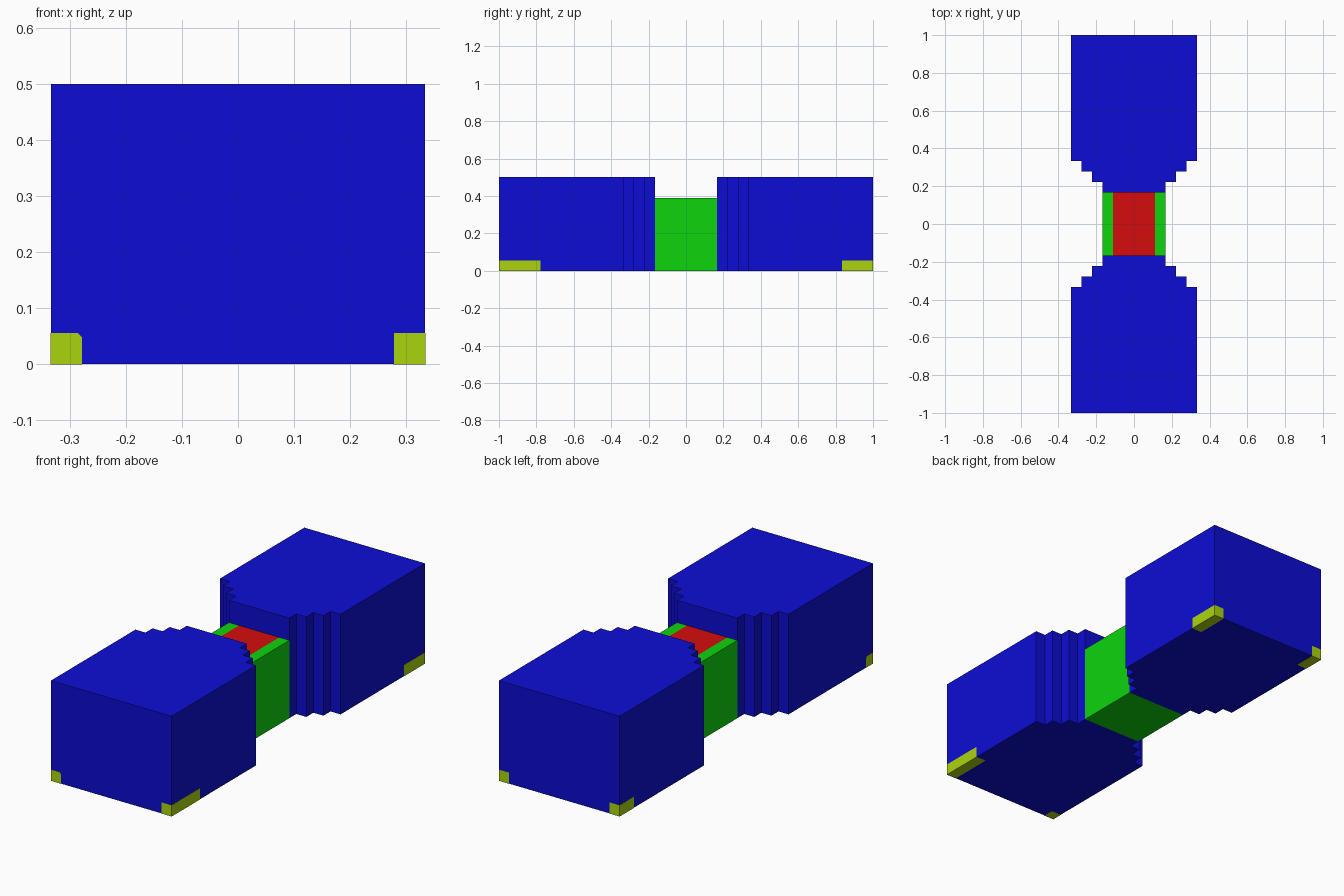
import bpy
import bmesh
from mathutils import Vector

cube = bpy.data.objects.get("Cube")
if cube:
    bpy.data.objects.remove(cube, do_unlink=True)

U = 1 / 18  # one grid step; the model is 36 steps long


def material(name, rgb):
    m = bpy.data.materials.new(name)
    m.use_nodes = True
    m.diffuse_color = (*rgb, 1)
    m.node_tree.nodes["Principled BSDF"].inputs["Base Color"].default_value = (*rgb, 1)
    return m


BLUE = material("blue", (0.004, 0.004, 0.66))
GREEN = material("green", (0.004, 0.66, 0.004))
RED = material("red", (0.66, 0.004, 0.004))
LIME = material("yellow_green", (0.41, 0.66, 0.004))


def finish(bm, name, mat):
    bmesh.ops.recalc_face_normals(bm, faces=bm.faces)
    mesh = bpy.data.meshes.new(name)
    bm.to_mesh(mesh)
    bm.free()
    mesh.materials.append(mat)
    obj = bpy.data.objects.new(name, mesh)
    bpy.context.collection.objects.link(obj)
    return obj


def prism(name, points, direction, mat):
    """Extrude a flat outline along a direction (all in grid steps)."""
    bm = bmesh.new()
    face = bm.faces.new([bm.verts.new(Vector(p) * U) for p in points])
    result = bmesh.ops.extrude_face_region(bm, geom=[face])
    verts = [g for g in result["geom"] if isinstance(g, bmesh.types.BMVert)]
    bmesh.ops.translate(bm, verts=verts, vec=Vector(direction) * U)
    return finish(bm, name, mat)


# End blocks: half outline (x, y) with stepped inner corners, mirrored in x
half = [(6, 18), (6, 6), (5, 6), (5, 5), (4, 5), (4, 4), (3, 4), (3, 3)]
outline = half + [(-x, y) for x, y in reversed(half)]
for name, side in (("front_block", -1), ("back_block", 1)):
    prism(name, [(x, y * side, 0) for x, y in outline], (0, 0, 9), BLUE)

# Middle bridge: a channel filled with a flush top panel
channel = [(-3, 0), (3, 0), (3, 7), (2, 7), (2, 6), (-2, 6), (-2, 7), (-3, 7)]
prism("middle_bridge", [(x, -3, z) for x, z in channel], (0, 6, 0), GREEN)
panel = [(-2, 6), (2, 6), (2, 7), (-2, 7)]
prism("bridge_top_panel", [(x, -3, z) for x, z in panel], (0, 6, 0), RED)


# Corner lights: each wraps a bottom corner, with its inner edges chamfered
def corner_light(name, sx, sy, length):
    proud = 0.012
    inner = Vector((5 * sx, (18 - length) * sy, 1)) * U
    outer = Vector(((6 + proud) * sx, (18 + proud) * sy, -proud)) * U
    bm = bmesh.new()
    bmesh.ops.create_cube(bm, size=1)
    for v in bm.verts:
        v.co = [inner[i] if v.co[i] < 0 else outer[i] for i in range(3)]
    edges = [e for e in bm.edges
             if any((v.co - inner).length < 1e-5 for v in e.verts)]
    bmesh.ops.bevel(bm, geom=edges, offset=0.008, segments=1, affect='EDGES')
    finish(bm, name, LIME)


corner_light("front_left_light", 1, -1, 4)
corner_light("back_left_light", 1, 1, 3)
corner_light("front_right_light", -1, -1, 1)
corner_light("back_right_light", -1, 1, 2)
